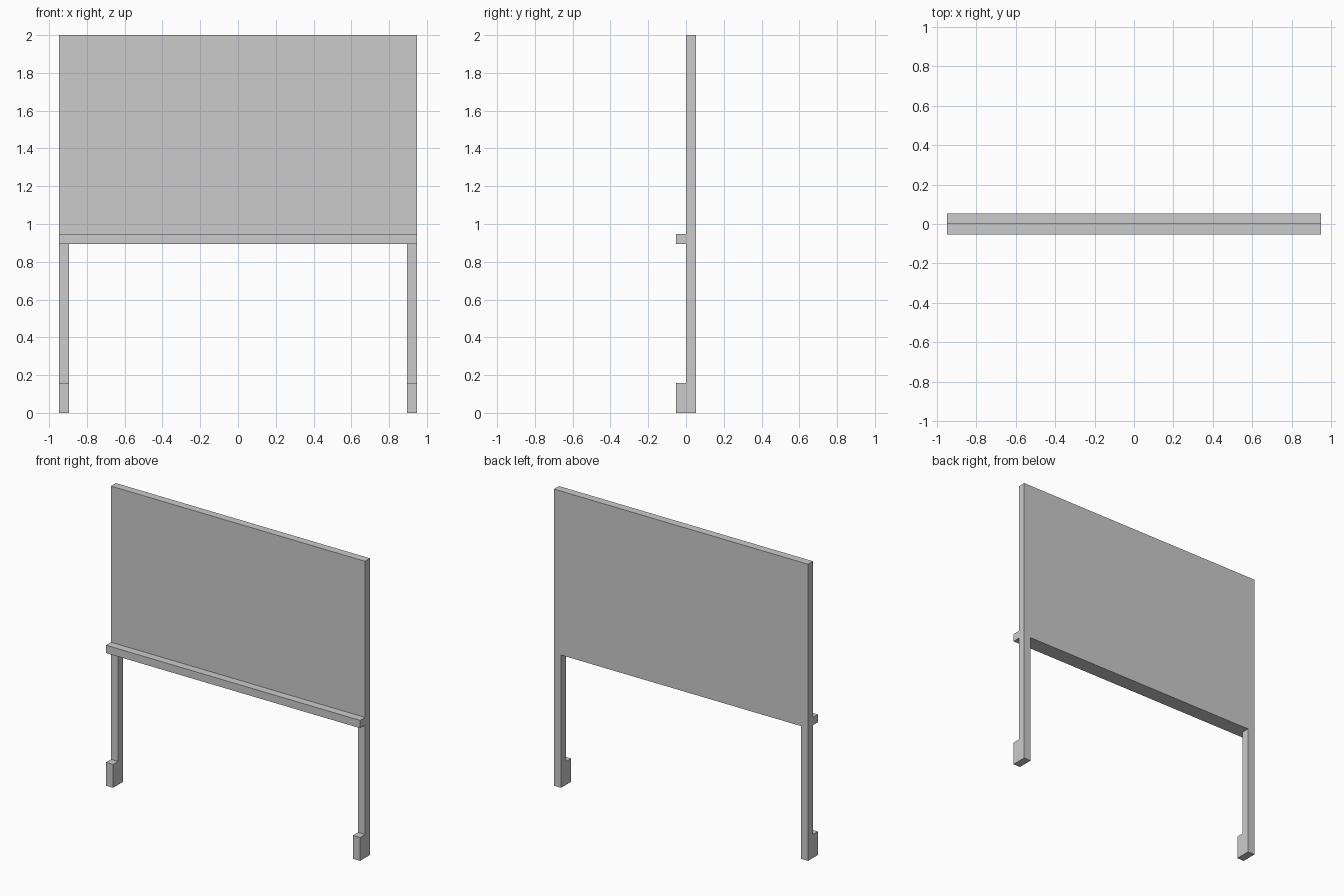
import bpy

if "Cube" in bpy.data.objects:
    bpy.data.objects.remove(bpy.data.objects["Cube"])

U = 2 / 19          # model unit: 19 units tall, 18 wide, 1 deep
H = U / 2           # thickness of every bar and of the panel
W = 9 * U           # half width
BOTTOM = 8.5 * U    # underside of the panel


def extrude_profile(name, points, y0, y1):
    """Extrude an x-z outline (counter-clockwise from the front) from y0 to y1."""
    n = len(points)
    verts = [(x, y0, z) for x, z in points] + [(x, y1, z) for x, z in points]
    faces = [tuple(range(n)), tuple(reversed(range(n, 2 * n)))]
    for i in range(n):
        j = (i + 1) % n
        faces.append((i, i + n, j + n, j))
    mesh = bpy.data.meshes.new(name)
    mesh.from_pydata(verts, [], faces)
    mesh.update()
    obj = bpy.data.objects.new(name, mesh)
    bpy.context.collection.objects.link(obj)
    return obj


def rect(x0, x1, z0, z1):
    return [(x0, z0), (x1, z0), (x1, z1), (x0, z1)]


# Panel with its two legs, one continuous slab
extrude_profile("board_and_legs", [
    (-W, 0), (-W + H, 0), (-W + H, BOTTOM), (W - H, BOTTOM),
    (W - H, 0), (W, 0), (W, 2), (-W, 2)], 0, H)

# Tray along the lower front edge
extrude_profile("tray", rect(-W, W, BOTTOM, BOTTOM + H), -H, 0)

# Feet in front of each leg
for side, x0 in (("left", -W), ("right", W - H)):
    extrude_profile(f"{side}_foot", rect(x0, x0 + H, 0, 1.5 * U), -H, 0)
